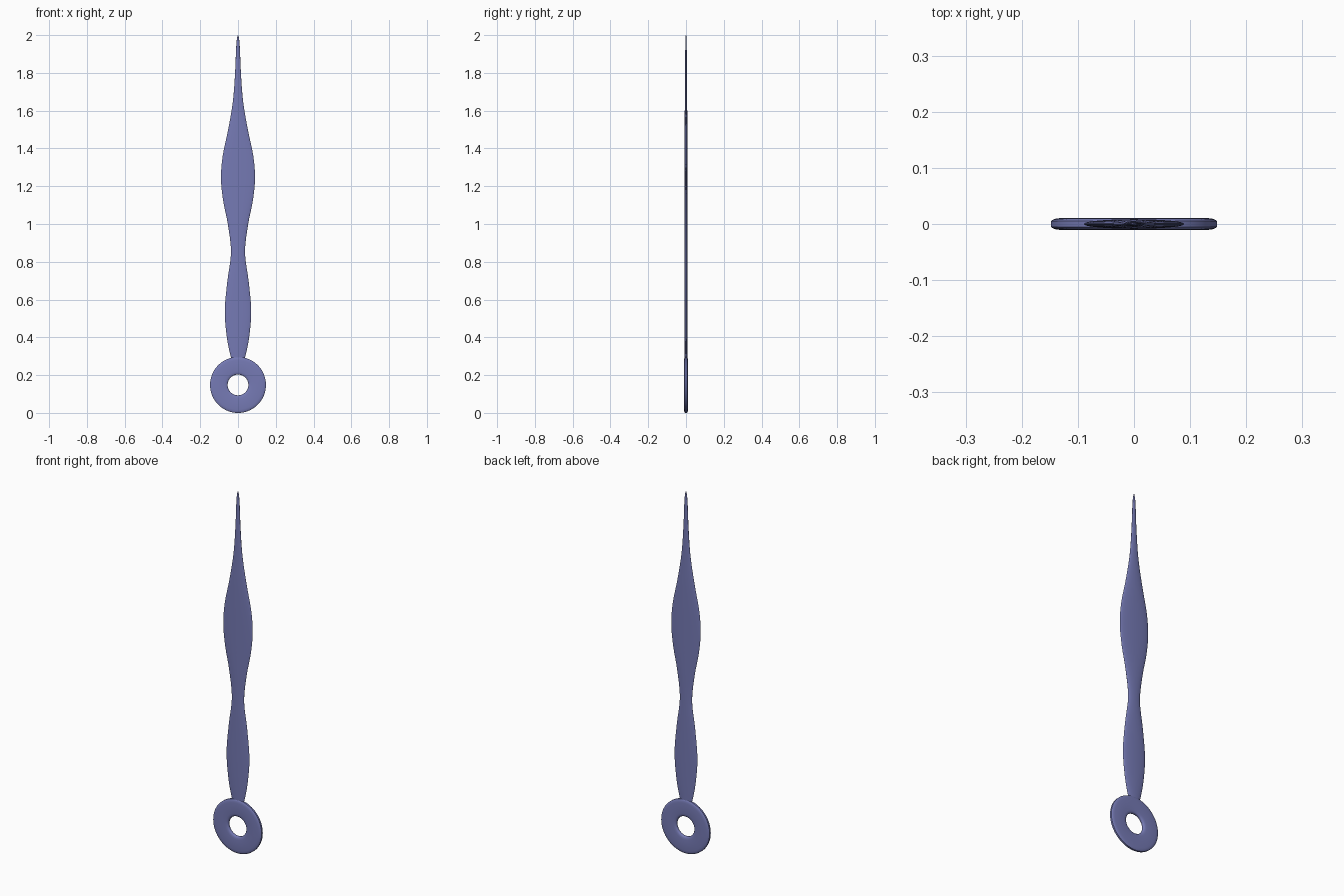
import bpy, bmesh, math

if "Cube" in bpy.data.objects:
    bpy.data.objects.remove(bpy.data.objects["Cube"])

mat = bpy.data.materials.new("blued_steel")
mat.diffuse_color = (0.18, 0.195, 0.46, 1)
mat.use_nodes = True
mat.node_tree.nodes["Principled BSDF"].inputs["Base Color"].default_value = mat.diffuse_color


def make_object(name, bm):
    bmesh.ops.recalc_face_normals(bm, faces=bm.faces)
    mesh = bpy.data.meshes.new(name)
    bm.to_mesh(mesh)
    bm.free()
    ob = bpy.data.objects.new(name, mesh)
    bpy.context.collection.objects.link(ob)
    mesh.materials.append(mat)
    bpy.ops.object.select_all(action='DESELECT')
    ob.select_set(True)
    bpy.context.view_layer.objects.active = ob
    bpy.ops.object.shade_smooth_by_angle(angle=math.radians(40))
    return ob


def bridge(bm, a, b):
    n = len(a)
    for i in range(n):
        bm.faces.new((a[i], a[(i + 1) % n], b[(i + 1) % n], b[i]))


def smooth_curve(pts, steps):
    """Catmull-Rom curve through the given tuples."""
    p = [pts[0]] + pts + [pts[-1]]
    out = []
    for k in range(1, len(p) - 2):
        for s in range(steps):
            t = s / steps
            out.append(tuple(0.5 * (2 * b + (c - a) * t + (2 * a - 5 * b + 4 * c - d) * t * t
                                    + (3 * b - a - 3 * c + d) * t ** 3)
                             for a, b, c, d in zip(*p[k - 1:k + 3])))
    return out + [pts[-1]]


# Hub ring: softly rounded section (radius, y) turned about the y axis
half = [(0.0550, 0.0045), (0.0575, 0.0075), (0.063, 0.0095), (0.072, 0.0107),
        (0.130, 0.0107), (0.139, 0.0095), (0.1445, 0.0078), (0.148, 0.0050)]
section = half + [(r, -y) for r, y in reversed(half)]
bm = bmesh.new()
N = 64
rings = []
for i in range(N):
    a = 2 * math.pi * i / N
    rings.append([bm.verts.new((r * math.cos(a), y, 0.148 + r * math.sin(a))) for r, y in section])
for i in range(N):
    bridge(bm, rings[i], rings[(i + 1) % N])
make_object("hub_ring", bm)

# Blade: flat oval sections lofted along z (height, half width, half thickness)
profile = [(0.24, 0.020, 0.006), (0.30, 0.039, 0.007), (0.40, 0.059, 0.008), (0.54, 0.070, 0.0085),
           (0.70, 0.056, 0.0085), (0.85, 0.037, 0.008), (1.00, 0.054, 0.0085), (1.12, 0.078, 0.0085),
           (1.24, 0.090, 0.0085), (1.36, 0.081, 0.0085), (1.50, 0.052, 0.008), (1.65, 0.027, 0.006),
           (1.80, 0.0155, 0.005), (1.92, 0.0105, 0.004), (1.975, 0.0065, 0.003), (2.00, 0.001, 0.001)]
bm = bmesh.new()
M = 32
loops = []
for z, w, t in smooth_curve(profile, 4):
    loops.append([bm.verts.new((w * math.cos(2 * math.pi * j / M),
                                t * math.sin(2 * math.pi * j / M), z)) for j in range(M)])
for a, b in zip(loops, loops[1:]):
    bridge(bm, a, b)
bm.faces.new(loops[0])
bm.faces.new(loops[-1])
make_object("blade", bm)
